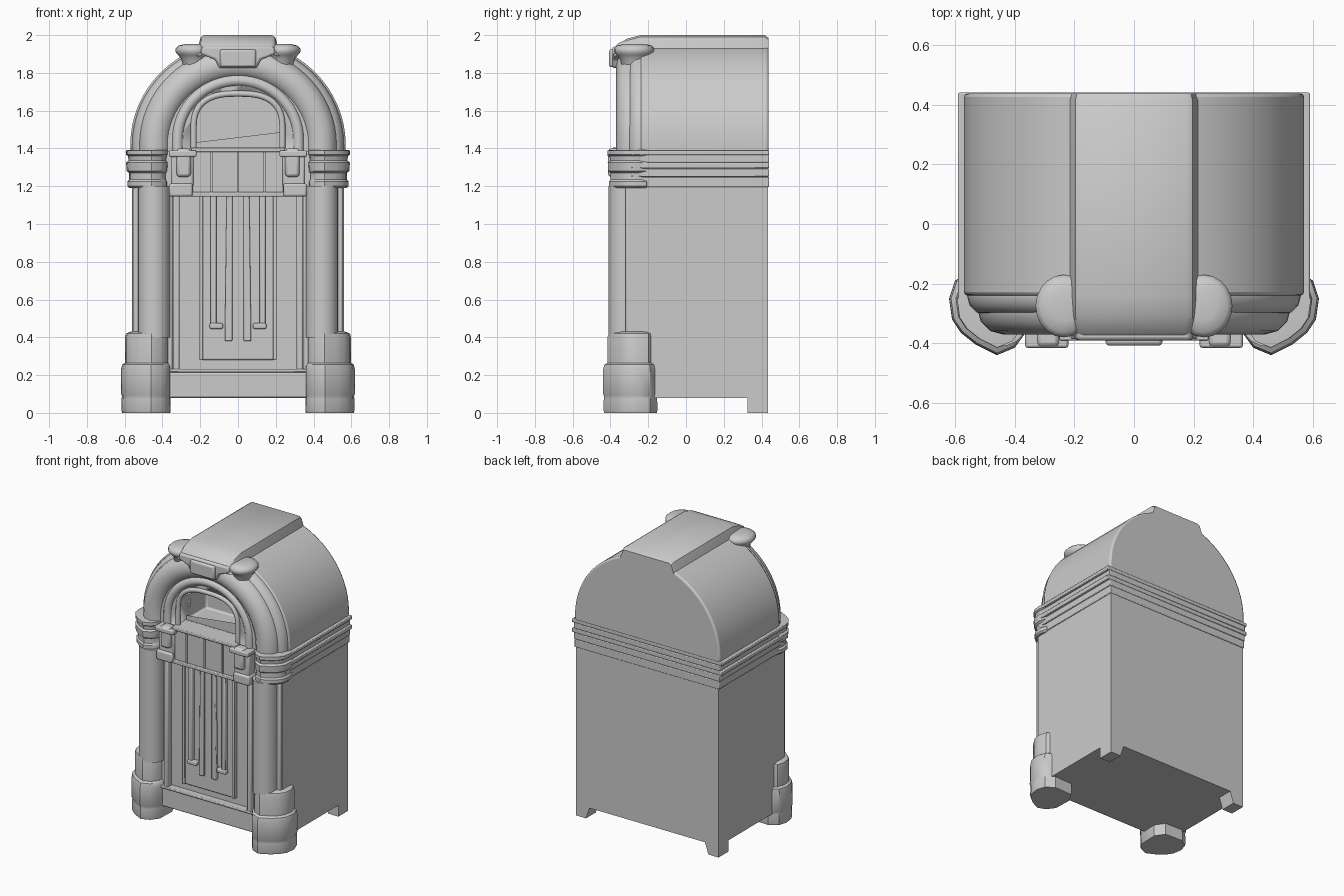
import bpy, math
from math import sin, cos, pi

if "Cube" in bpy.data.objects:
    bpy.data.objects.remove(bpy.data.objects["Cube"])


def skin(name, rings, bevel=0.0, mirror=False, cutter=None, angle=35):
    """Closed solid lofted through equally sized rings of 3D points."""
    n = len(rings[0])
    verts = [p for r in rings for p in r]
    faces = [(k * n + i, k * n + (i + 1) % n, (k + 1) * n + (i + 1) % n, (k + 1) * n + i)
             for k in range(len(rings) - 1) for i in range(n)]
    faces += [tuple(range(n))[::-1], tuple(range(len(verts) - n, len(verts)))]
    me = bpy.data.meshes.new(name)
    me.from_pydata(verts, [], faces)
    ob = bpy.data.objects.new(name, me)
    bpy.context.collection.objects.link(ob)
    bpy.ops.object.select_all(action='DESELECT')
    ob.select_set(True)
    bpy.context.view_layer.objects.active = ob
    bpy.ops.object.mode_set(mode='EDIT')
    bpy.ops.mesh.select_all(action='SELECT')
    bpy.ops.mesh.normals_make_consistent(inside=False)
    bpy.ops.object.mode_set(mode='OBJECT')
    bpy.ops.object.shade_smooth_by_angle(angle=math.radians(angle))
    if cutter:
        m = ob.modifiers.new("opening", 'BOOLEAN')
        m.object, m.operation, m.solver = cutter, 'DIFFERENCE', 'EXACT'
    if bevel:
        m = ob.modifiers.new("bevel", 'BEVEL')
        m.width, m.segments, m.limit_method = bevel, 2, 'ANGLE'
        m.angle_limit = math.radians(40)
    if mirror:
        ob.modifiers.new("mirror", 'MIRROR')
    return ob


def prism(name, pts, y0, y1, **kw):
    return skin(name, [[(x, y, z) for x, z in pts] for y in (y0, y1)], **kw)


def box(name, x0, x1, y0, y1, z0, z1, **kw):
    return prism(name, [(x0, z0), (x1, z0), (x1, z1), (x0, z1)], y0, y1, **kw)


def stack(name, plan, centre, levels, **kw):
    """Floor plan scaled about its centre at each (z, scale) level."""
    cx, cy = centre
    return skin(name, [[(cx + (x - cx) * s, cy + (y - cy) * s, z) for x, y in plan]
                       for z, s in levels], **kw)


def circle(cx, cy, rx, ry, n=20):
    return [(cx + rx * cos(2 * pi * i / n), cy + ry * sin(2 * pi * i / n)) for i in range(n)]


def arch(a, spring, h, base, e=2.0, n=32):
    """Arch outline in x, z: straight legs, then a (super)ellipse."""
    pts = [(a, base)]
    for i in range(n + 1):
        c, s = cos(pi * i / n), sin(pi * i / n)
        pts.append((math.copysign(abs(c) ** (2 / e), c) * a, spring + h * abs(s) ** (2 / e)))
    return pts + [(-a, base)]


def tube_arch(name, pts, y, r):
    cu = bpy.data.curves.new(name, 'CURVE')
    cu.dimensions, cu.bevel_depth, cu.bevel_resolution = '3D', r, 4
    cu.use_fill_caps = True
    sp = cu.splines.new('POLY')
    sp.points.add(len(pts) - 1)
    for p, (x, z) in zip(sp.points, pts):
        p.co = (x, y, z, 1)
    ob = bpy.data.objects.new(name, cu)
    bpy.context.collection.objects.link(ob)
    bpy.ops.object.select_all(action='DESELECT')
    ob.select_set(True)
    bpy.context.view_layer.objects.active = ob
    bpy.ops.object.convert(target='MESH')
    bpy.ops.object.shade_smooth_by_angle(angle=math.radians(40))


# Cabinet and side mouldings
box("cabinet", -0.56, 0.56, -0.30, 0.435, 0.08, 1.385)
for i, (z0, z1, x) in enumerate([(1.195, 1.25, 0.568), (1.25, 1.295, 0.574),
                                 (1.295, 1.325, 0.588), (1.325, 1.365, 0.575),
                                 (1.365, 1.39, 0.59)]):
    box(f"side_moulding_{i}", -x, x, -0.29, 0.44, z0, z1, bevel=0.005)

# Dome with display opening
opening = arch(0.235, 1.50, 0.19, 1.40, e=2.7)
cut = prism("opening_cutter", opening, -0.7, -0.02)
cut.hide_render = True
cut.display_type = 'WIRE'
prism("dome", arch(0.57, 1.42, 0.55, 1.38), -0.24, 0.438, bevel=0.012, cutter=cut)
prism("arch_face", arch(0.38, 1.45, 0.37, 1.38), -0.335, -0.2, cutter=cut)
tube_arch("opening_trim", opening, -0.335, 0.016)
tube_arch("inner_face_bead", arch(0.32, 1.45, 0.31, 1.38), -0.325, 0.03)

# Rounded tubes over the arch
tube_arch("arch_tube_front", arch(0.44, 1.42, 0.43, 1.38), -0.285, 0.085)
tube_arch("arch_tube_outer", arch(0.495, 1.42, 0.475, 1.38), -0.24, 0.065)

# Raised cap running along the top
cap = []
for y, top, w in [(-0.385, 1.925, 0.185), (-0.36, 1.955, 0.195), (-0.31, 1.982, 0.2),
                  (-0.24, 2.0, 0.2), (0.415, 2.0, 0.2), (0.438, 1.985, 0.195)]:
    half = [(w + 0.025, 1.89), (w + 0.003, top - 0.03), (w - 0.004, top - 0.01), (w - 0.022, top)]
    cap.append([(x, y, z) for x, z in half + [(-x, z) for x, z in reversed(half)]])
skin("top_cap", cap)

# Keystone and scroll ears
prism("keystone", [(-0.1, 1.825), (0.1, 1.825), (0.12, 1.87), (0.2, 1.90), (0.19, 1.94),
                   (-0.19, 1.94), (-0.2, 1.90), (-0.12, 1.87)], -0.39, -0.25, bevel=0.012)
box("keystone_front", -0.095, 0.095, -0.408, -0.36, 1.83, 1.925, bevel=0.012)
stack("scroll_ear", circle(0.235, -0.275, 0.095, 0.105), (0.225, -0.27),
      [(1.80, 0.6), (1.87, 0.7), (1.895, 0.88), (1.91, 1), (1.93, 1), (1.945, 0.85), (1.953, 0.5)],
      mirror=True, angle=60)

# Corner columns: two round lobes and a slim inner pilaster
stack("column_front", circle(0.445, -0.325, 0.085, 0.085), (0.445, -0.325),
      [(0.4, 1), (1.2, 1)], mirror=True)
stack("column_outer", circle(0.495, -0.265, 0.066, 0.066), (0.495, -0.265),
      [(0.4, 1), (1.2, 1)], mirror=True)
box("column_backing", 0.345, 0.555, -0.32, -0.2, 0.2, 1.385, mirror=True, bevel=0.01)
box("inner_pilaster", 0.31, 0.345, -0.345, -0.28, 0.22, 1.16, mirror=True, bevel=0.008)

# Corner plan shared by capitals, sockets and front feet
corner = [(0.60, -0.19), (0.62, -0.25), (0.61, -0.32), (0.58, -0.365), (0.53, -0.405),
          (0.46, -0.44), (0.40, -0.415), (0.36, -0.36), (0.355, -0.22), (0.40, -0.155),
          (0.54, -0.15)]
mid = (0.45, -0.28)
stack("column_capital", corner, mid,
      [(1.19, 0.74), (1.20, 0.80), (1.225, 0.80), (1.235, 0.74), (1.27, 0.74), (1.28, 0.82),
       (1.325, 0.84), (1.335, 0.76), (1.36, 0.78), (1.367, 0.84), (1.39, 0.84), (1.392, 0.7)],
      mirror=True)
stack("corner_socket", corner, (0.45, -0.25),
      [(0.0, 0.96), (0.015, 0.985), (0.075, 0.975), (0.09, 0.97), (0.10, 1.0), (0.23, 0.995),
       (0.255, 0.96), (0.265, 0.87), (0.40, 0.87), (0.42, 0.84), (0.43, 0.7)], mirror=True)
prism("back_foot", [(0.45, 0.09), (0.48, 0.0), (0.56, 0.0), (0.56, 0.09)], 0.325, 0.435,
      mirror=True)

# Lower front: base board, door panel and grille strips
box("base_board", -0.38, 0.38, -0.335, -0.25, 0.08, 0.215, bevel=0.01)
box("base_ledge", -0.37, 0.37, -0.35, -0.28, 0.215, 0.232, bevel=0.005)
box("door_panel", -0.2, 0.2, -0.325, -0.28, 0.28, 1.16, bevel=0.008)
box("door_edge_strip", 0.185, 0.205, -0.335, -0.3, 0.28, 1.16, mirror=True, bevel=0.004)
box("grille_strip", 0.115, 0.145, -0.352, -0.31, 0.45, 1.16, mirror=True, bevel=0.007)
box("grille_hook", 0.08, 0.15, -0.358, -0.31, 0.445, 0.475, mirror=True, bevel=0.007)
prism("grille_rib", [(0.03, 0.38), (0.07, 0.38), (0.06, 1.16), (0.03, 1.16)], -0.342, -0.31,
      mirror=True, bevel=0.006)

# Selector panel below the opening with side brackets
box("selector_panel", -0.24, 0.24, -0.372, -0.28, 1.155, 1.40, bevel=0.008)
box("selector_shelf", -0.25, 0.25, -0.39, -0.25, 1.382, 1.404, bevel=0.005)
box("selector_base", -0.25, 0.25, -0.388, -0.28, 1.145, 1.17, bevel=0.005)
for i, x in enumerate((0.0, 0.14)):
    box(f"selector_divider_{i}", x - 0.006 if x else 0.0, x + 0.006, -0.38, -0.36, 1.16, 1.39,
        mirror=True)
box("bracket", 0.235, 0.355, -0.385, -0.28, 1.2, 1.365, mirror=True, bevel=0.012)
box("bracket_cap", 0.22, 0.365, -0.415, -0.28, 1.355, 1.39, mirror=True, bevel=0.008)
box("bracket_block", 0.25, 0.325, -0.412, -0.34, 1.25, 1.40, mirror=True, bevel=0.015)
box("bracket_drop", 0.24, 0.365, -0.40, -0.28, 1.145, 1.215, mirror=True, bevel=0.012)
